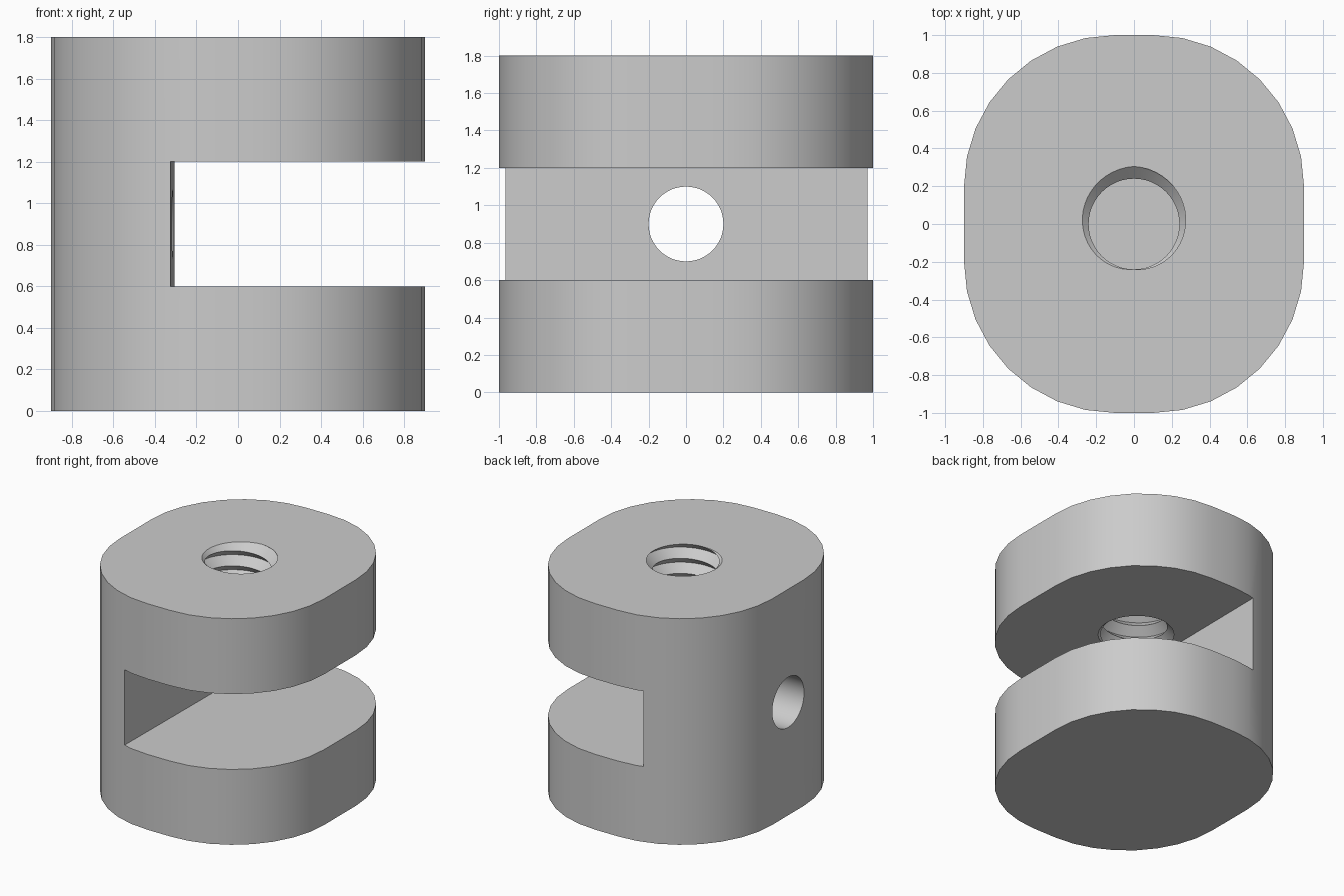
import bpy, bmesh
from math import cos, sin, pi, radians
from mathutils import Matrix

cube = bpy.data.objects.get("Cube")
if cube:
    bpy.data.objects.remove(cube, do_unlink=True)

grey = bpy.data.materials.new("light_grey")
grey.use_nodes = True
grey.diffuse_color = (0.6, 0.6, 0.6, 1)
grey.node_tree.nodes["Principled BSDF"].inputs["Base Color"].default_value = (0.6, 0.6, 0.6, 1)


def make_object(name, bm):
    bmesh.ops.recalc_face_normals(bm, faces=bm.faces)
    mesh = bpy.data.meshes.new(name)
    bm.to_mesh(mesh)
    bm.free()
    mesh.materials.append(grey)
    obj = bpy.data.objects.new(name, mesh)
    bpy.context.collection.objects.link(obj)
    return obj


def prism(name, outline, z0, z1):
    bm = bmesh.new()
    face = bm.faces.new([bm.verts.new((x, y, z0)) for x, y in outline])
    side = bmesh.ops.extrude_face_region(bm, geom=[face])["geom"]
    moved = [v for v in side if isinstance(v, bmesh.types.BMVert)]
    bmesh.ops.translate(bm, verts=moved, vec=(0, 0, z1 - z0))
    return make_object(name, bm)


def cut(target, cutter):
    cutter.hide_render = True
    mod = target.modifiers.new(cutter.name, "BOOLEAN")
    mod.operation, mod.solver, mod.object = "DIFFERENCE", "EXACT", cutter
    bpy.context.view_layer.objects.active = target
    bpy.ops.object.modifier_apply(modifier=mod.name)
    bpy.data.objects.remove(cutter, do_unlink=True)


def thread_cutter(crest, root, pitch, z0, turns, z_phase, segs=48):
    """Closed helical V-thread surface, one column of vertices per angle."""
    bm = bmesh.new()
    rows = 2 * turns + 1
    cols = []
    for i in range(segs):
        a = 2 * pi * i / segs
        col = []
        for k in range(rows + 2):
            r = root if k % 2 == 0 else crest
            z = z0 + z_phase + pitch * (k / 2 + i / segs)
            col.append(bm.verts.new((r * cos(a), r * sin(a), z)))
        cols.append(col)
    for i in range(segs):
        here, there = cols[i], cols[(i + 1) % segs]
        shift = 2 if i == segs - 1 else 0
        for k in range(rows + 1 - shift):
            bm.faces.new((here[k], there[k + shift], there[k + 1 + shift], here[k + 1]))
    # Close both ends with fans around the axis
    middle = z0 + pitch * turns / 2
    low = bm.verts.new((0, 0, z0 - pitch))
    high = bm.verts.new((0, 0, z0 + pitch * (turns + 3)))
    for e in [e for e in bm.edges if e.is_boundary]:
        tip = low if e.verts[0].co.z < middle else high
        bm.faces.new((e.verts[0], e.verts[1], tip))
    return make_object("thread_cutter", bm)


# Rounded block: four large corner arcs joined by short flats
outline = []
for quarter, (sx, sy) in enumerate([(1, 1), (-1, 1), (-1, -1), (1, -1)]):
    for step in range(9):
        a = (quarter + step / 8) * pi / 2
        outline.append((sx * 0.1 + 0.8 * cos(a), sy * 0.2 + 0.8 * sin(a)))
block = prism("clamp_block", outline, 0, 1.8)

# Slot open to the left side, with a slightly skewed end wall
cut(block, prism("slot_cutter", [(-0.325, -1.1), (1.2, -1.1), (1.2, 1.1), (-0.305, 1.1)], 0.6, 1.2))

# Cross hole through the remaining wall
bm = bmesh.new()
bmesh.ops.create_cone(bm, cap_ends=True, segments=48, radius1=0.2, radius2=0.2, depth=1.2,
                      matrix=Matrix.Translation((-0.7, 0, 0.9)) @ Matrix.Rotation(radians(90), 4, "Y"))
cut(block, make_object("cross_hole_cutter", bm))

# Threaded hole in the upper jaw; the groove reaches the top at the back
pitch = 0.12
cut(block, thread_cutter(0.24, 0.305, pitch, 1.8 - 6 * pitch, 7, -pitch / 4))

bpy.ops.object.select_all(action="DESELECT")
block.select_set(True)
bpy.context.view_layer.objects.active = block
bpy.ops.object.shade_smooth_by_angle(angle=radians(30))
